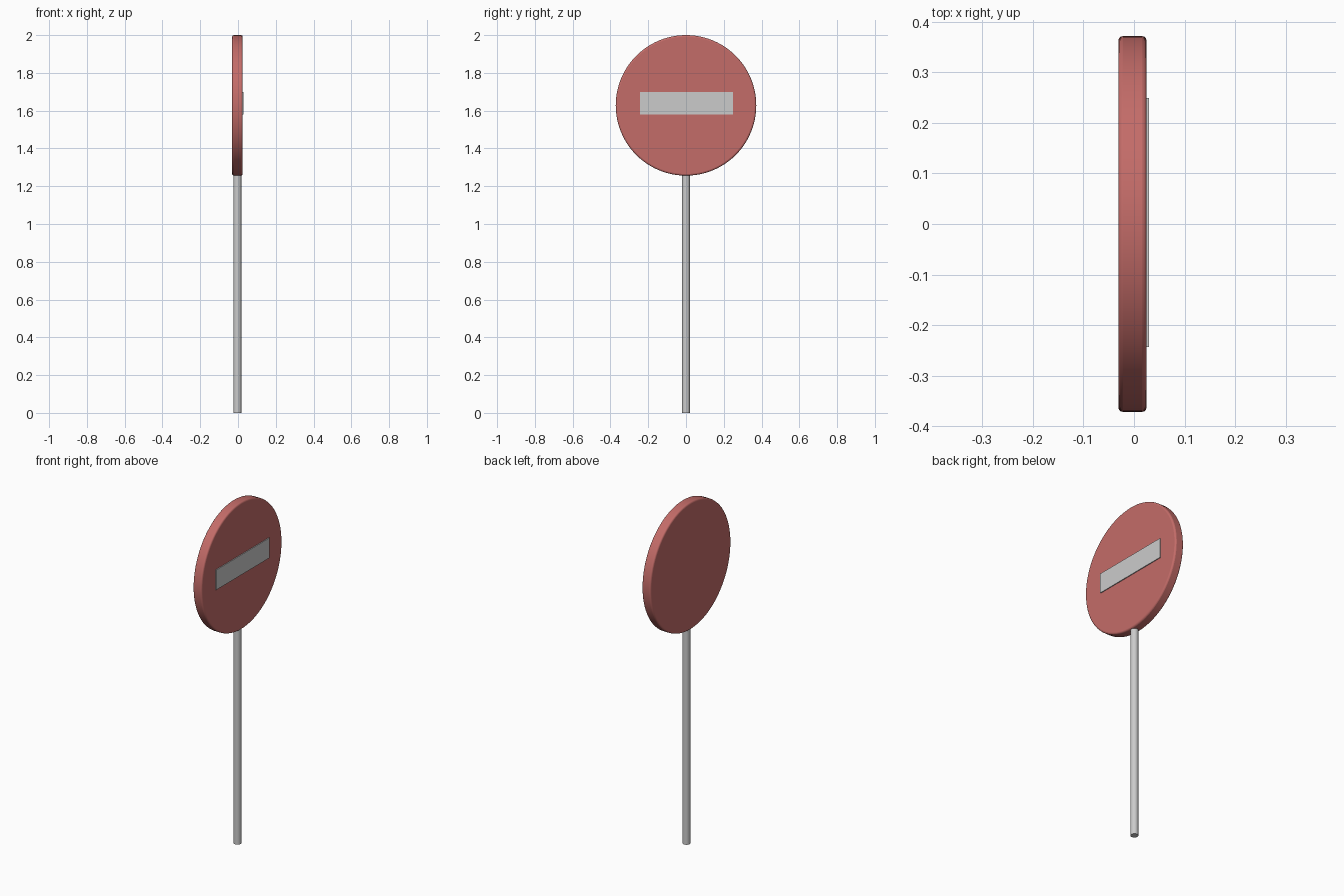
import bpy, math

if "Cube" in bpy.data.objects:
    bpy.data.objects.remove(bpy.data.objects["Cube"])


def paint(obj, name, color):
    mat = bpy.data.materials.new(name)
    mat.diffuse_color = color
    mat.use_nodes = True
    mat.node_tree.nodes["Principled BSDF"].inputs["Base Color"].default_value = mat.diffuse_color
    obj.data.materials.append(mat)


def cylinder(name, radius, depth, location, rotation=(0, 0, 0), sides=64, bevel=0):
    bpy.ops.mesh.primitive_cylinder_add(vertices=sides, radius=radius, depth=depth,
                                        location=location, rotation=rotation)
    obj = bpy.context.object
    obj.name = name
    if bevel:
        mod = obj.modifiers.new("rounded_rim", 'BEVEL')
        mod.width = bevel
        mod.segments = 3
        mod.limit_method = 'ANGLE'
        mod.angle_limit = math.radians(40)
    bpy.ops.object.shade_smooth_by_angle(angle=math.radians(35))
    return obj


# Post, ending just inside the lower rim of the disc
post_top = 1.275
cylinder("post", 0.021, post_top, (-0.003, 0, post_top / 2), sides=32)

# Round red plate facing +x, with a softened rim
disc = cylinder("sign_disc", 0.372, 0.056, (-0.003, 0, 1.628),
                rotation=(0, math.pi / 2, 0), sides=96, bevel=0.009)
paint(disc, "sign_red", (0.55, 0.15, 0.14, 1))

# Raised horizontal bar, sunk slightly into the plate
bpy.ops.mesh.primitive_cube_add(size=1, location=(0.0255, 0.003, 1.639))
bar = bpy.context.object
bar.name = "sign_bar"
bar.scale = (0.009, 0.493, 0.117)
bpy.ops.object.transform_apply(location=False, rotation=False, scale=True)
